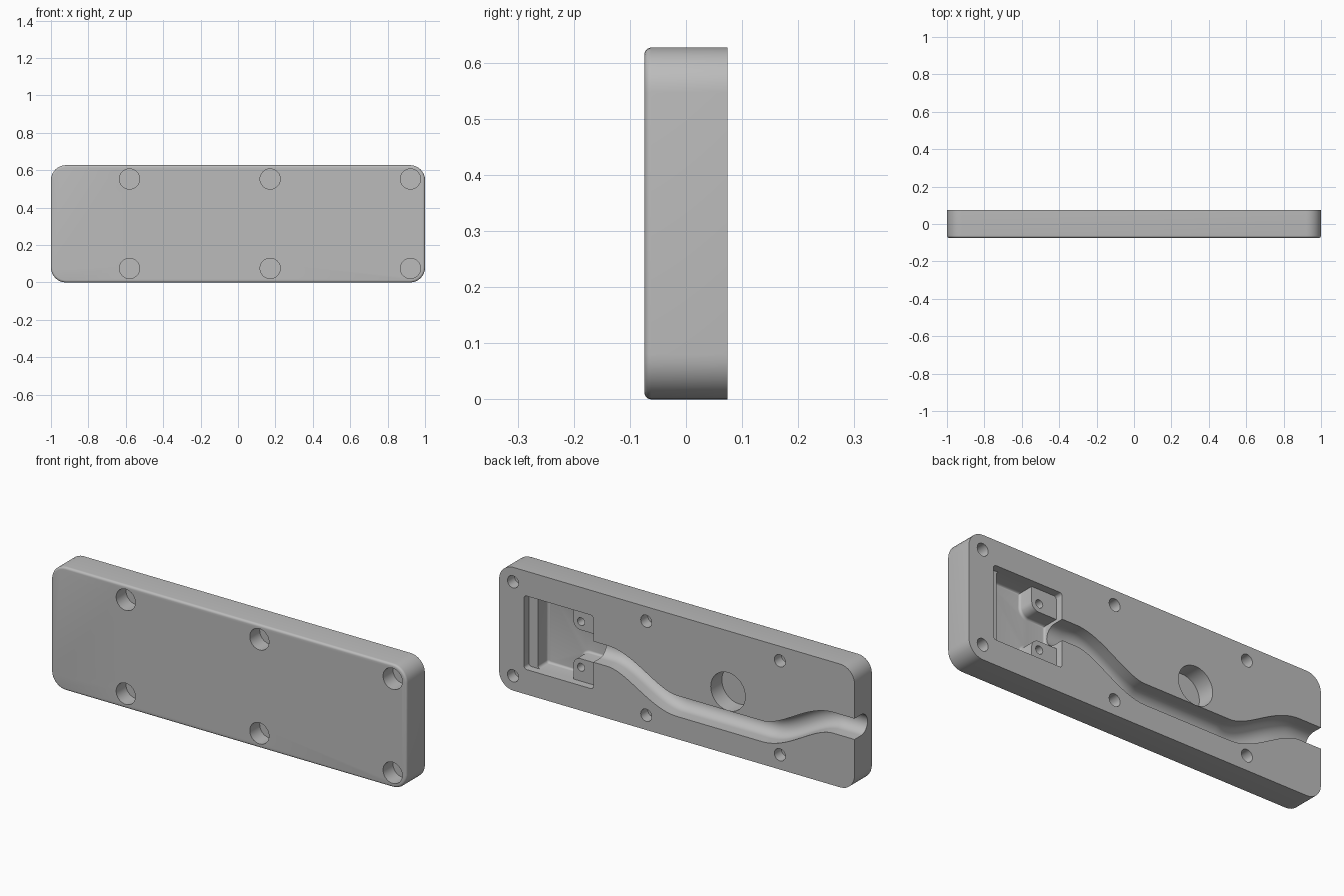
import bpy, bmesh
from math import sin, cos, pi, radians
from mathutils import Vector

cube = bpy.data.objects.get("Cube")
if cube:
    bpy.data.objects.remove(cube, do_unlink=True)

BACK, FRONT, OVER = 0.074, -0.074, 0.12
MID = 0.314

grey = bpy.data.materials.new("plain grey")
grey.use_nodes = True
grey.diffuse_color = (0.5, 0.5, 0.5, 1)
grey.node_tree.nodes["Principled BSDF"].inputs["Base Color"].default_value = (0.5, 0.5, 0.5, 1)


def finish(name, bm):
    bmesh.ops.recalc_face_normals(bm, faces=bm.faces[:])
    mesh = bpy.data.meshes.new(name)
    bm.to_mesh(mesh)
    bm.free()
    mesh.materials.append(grey)
    obj = bpy.data.objects.new(name, mesh)
    bpy.context.collection.objects.link(obj)
    return obj


def rounded(corners, steps=8):
    """Fillet each (x, z, radius) corner of a right-angled outline."""
    pts = []
    for i, (x, z, r) in enumerate(corners):
        p = Vector((x, z))
        if r == 0:
            pts.append(p)
            continue
        a = (Vector(corners[i - 1][:2]) - p).normalized()
        b = (Vector(corners[(i + 1) % len(corners)][:2]) - p).normalized()
        for k in range(steps + 1):
            t = k / steps * pi / 2
            pts.append(p + r * (a * (1 - sin(t)) + b * (1 - cos(t))))
    return pts


def rect(x0, x1, z0, z1, r):
    return rounded([(x0, z0, r), (x1, z0, r), (x1, z1, r), (x0, z1, r)])


def circle(x, z, r, n=40):
    return [Vector((x + r * cos(2 * pi * i / n), z + r * sin(2 * pi * i / n))) for i in range(n)]


def prism(name, outline, y0, y1, fillet=0):
    """Extrude an outline along y, rounding the rim at y0."""
    bm = bmesh.new()
    face = bm.faces.new([bm.verts.new((p.x, y0, p.y)) for p in outline])
    rim = face.edges[:]
    ext = bmesh.ops.extrude_face_region(bm, geom=[face], use_keep_orig=True)
    moved = [g for g in ext["geom"] if isinstance(g, bmesh.types.BMVert)]
    bmesh.ops.translate(bm, verts=moved, vec=(0, y1 - y0, 0))
    bmesh.ops.recalc_face_normals(bm, faces=bm.faces[:])
    if fillet:
        bmesh.ops.bevel(bm, geom=rim, offset=fillet, segments=5, profile=0.5, affect="EDGES")
    return finish(name, bm)


def channel_z(x):
    """Centre height of the winding channel."""
    def ease(t):
        t = min(max(t, 0), 1)
        return t * t * (3 - 2 * t)
    return 0.168 + 0.15 * (ease((x - 0.0) / 0.39) + ease((-0.48 - x) / 0.4))


def channel(name, x0, x1, radius, depth, n=90):
    """Sweep a round-bottomed section along the winding path."""
    bm = bmesh.new()
    section = [(radius, OVER)]
    section += [(radius * cos(a), BACK - depth + radius - radius * sin(a))
                for a in (pi * k / 16 for k in range(17))]
    section.append((-radius, OVER))
    rings = []
    for i in range(n + 1):
        x = x0 + (x1 - x0) * i / n
        slope = (channel_z(x + 0.001) - channel_z(x - 0.001)) / 0.002
        side = Vector((-slope, 1)).normalized()
        rings.append([bm.verts.new((x + side.x * s, y, channel_z(x) + side.y * s)) for s, y in section])
    m = len(section)
    for a, b in zip(rings, rings[1:]):
        for j in range(m):
            k = (j + 1) % m
            bm.faces.new((a[j], a[k], b[k], b[j]))
    bm.faces.new(rings[0])
    bm.faces.new(rings[-1])
    return finish(name, bm)


# Plate with rounded corners and a softened front rim
plate = prism("cover_plate", rect(-1, 1, 0, 0.627, 0.08), FRONT, BACK, 0.012)

# Stepped pocket: shallow recess, then a deep well that leaves two screw bosses
x_in, x_boss, x_well, x_out = 0.47, 0.61, 0.81, 0.86
z_lo, z_hi, gap = MID - 0.187, MID + 0.187, 0.073
well = [(x_in, MID - gap, 0), (x_boss, MID - gap, 0.04), (x_boss, z_lo, 0), (x_well, z_lo, 0.015),
        (x_well, z_hi, 0.015), (x_boss, z_hi, 0), (x_boss, MID + gap, 0.04), (x_in, MID + gap, 0)]
cutters = [
    prism("pocket_recess_cutter", rect(x_in, x_out, z_lo, z_hi, 0.015), BACK - 0.04, OVER),
    prism("pocket_well_cutter", rounded(well), BACK - 0.12, OVER, 0.012),
    channel("channel_cutter", 0.53, -1.05, 0.053, 0.105),
    prism("round_recess_cutter", circle(-0.288, 0.318, 0.097, 64), BACK - 0.09, OVER),
]

# Boss pilot holes, blind screw holes and their front counterbores
for s in (-1, 1):
    cutters.append(prism("boss_hole_cutter", circle(0.567, MID + s * 0.116, 0.02), BACK - 0.1, OVER))
    for x in (-0.58, 0.172, 0.922):
        z = MID + s * 0.239
        cutters.append(prism("screw_hole_cutter", circle(x, z, 0.031), 0.018, OVER))
        cutters.append(prism("counterbore_cutter", circle(x, z, 0.054), -OVER, 0.006))

bpy.ops.object.select_all(action="DESELECT")
plate.select_set(True)
bpy.context.view_layer.objects.active = plate
for cutter in cutters:
    cutter.hide_render = True
    mod = plate.modifiers.new("cut", "BOOLEAN")
    mod.operation = "DIFFERENCE"
    mod.solver = "EXACT"
    mod.object = cutter
    bpy.ops.object.modifier_apply(modifier=mod.name)
    bpy.data.objects.remove(cutter, do_unlink=True)

bpy.ops.object.shade_smooth_by_angle(angle=radians(30))
